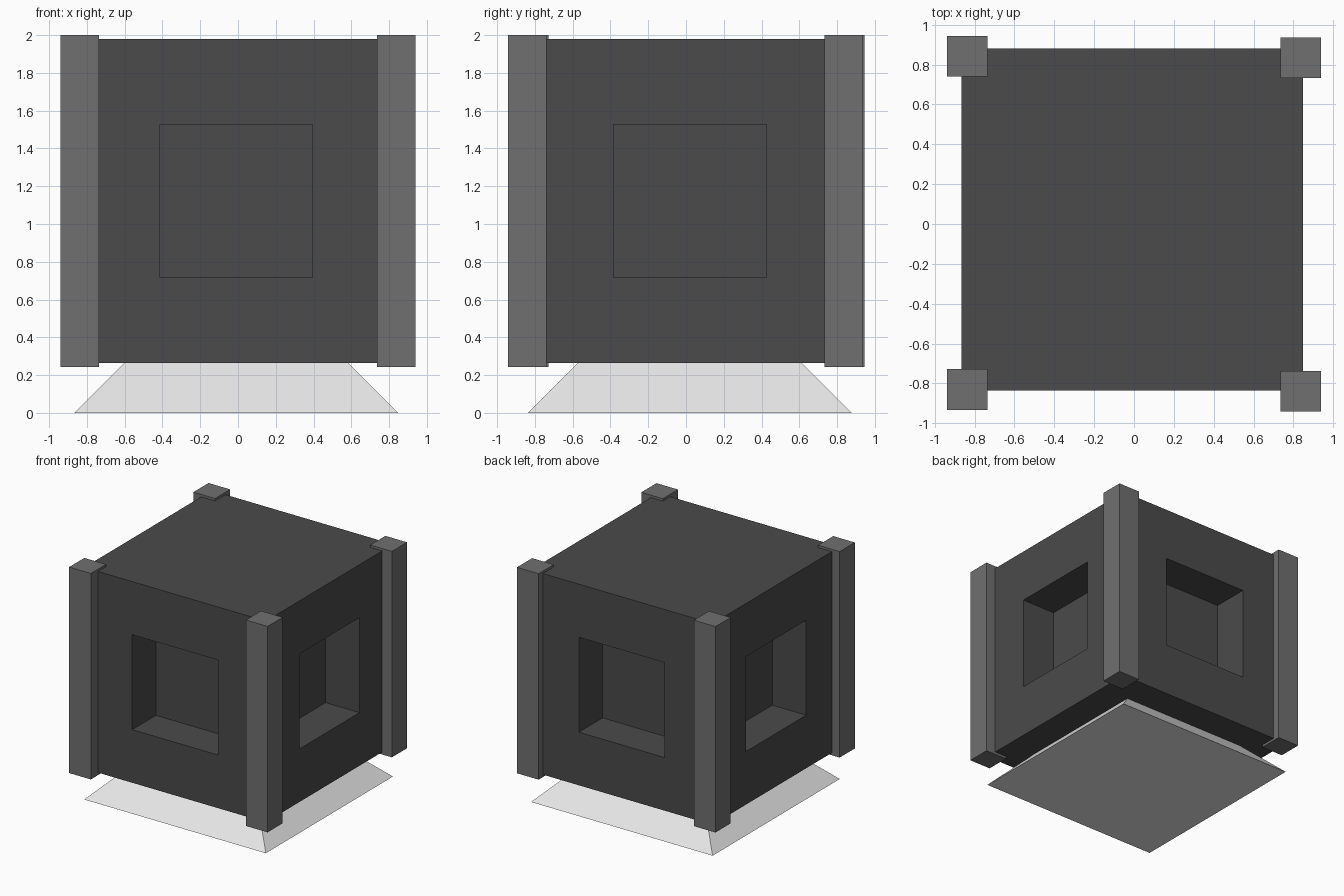
import bpy, bmesh
from mathutils import Vector

if "Cube" in bpy.data.objects:
    bpy.data.objects.remove(bpy.data.objects["Cube"])


def material(name, v):
    m = bpy.data.materials.new(name)
    m.diffuse_color = (v, v, v, 1)
    m.use_nodes = True
    m.node_tree.nodes["Principled BSDF"].inputs["Base Color"].default_value = m.diffuse_color
    return m


dark = material("dark grey", 0.069)
mid = material("mid grey", 0.16)
light = material("light grey", 0.80)


def box(name, lo, hi, mat, edit=None):
    lo, hi = Vector(lo), Vector(hi)
    bm = bmesh.new()
    bmesh.ops.create_cube(bm, size=1)
    for v in bm.verts:
        v.co = (lo + hi) / 2 + v.co * (hi - lo)
    if edit:
        edit(bm)
    me = bpy.data.meshes.new(name)
    bm.to_mesh(me)
    bm.free()
    me.materials.append(mat)
    ob = bpy.data.objects.new(name, me)
    bpy.context.collection.objects.link(ob)
    return ob


# Body: cube with a square recess in each of the four side faces
def recess_sides(bm):
    bm.normal_update()
    for f in [f for f in bm.faces if abs(f.normal.z) < 0.5]:
        n = f.normal.copy()
        bmesh.ops.inset_individual(bm, faces=[f], thickness=0.453,
                                   use_even_offset=True)
        wall = bmesh.ops.extrude_discrete_faces(bm, faces=[f])["faces"][0]
        bmesh.ops.translate(bm, verts=wall.verts, vec=-0.32 * n)
    bmesh.ops.recalc_face_normals(bm, faces=bm.faces)


box("body", (-0.866, -0.836, 0.264), (0.848, 0.88, 1.98), dark, recess_sides)


# Base: square frustum with 45 degree sides
def taper(bm):
    for v in bm.verts:
        if v.co.z > 0.1:
            v.co.x -= 0.264 if v.co.x > 0 else -0.264
            v.co.y -= 0.264 if v.co.y > 0 else -0.264


box("base", (-0.866, -0.836, 0), (0.848, 0.878, 0.264), light, taper)

# Corner posts, slightly uneven in placement
for name, x, y in (("front_left_post", -0.838, -0.831),
                   ("front_right_post", 0.837, -0.84),
                   ("back_left_post", -0.838, 0.843),
                   ("back_right_post", 0.837, 0.835)):
    box(name, (x - 0.102, y - 0.102, 0.243), (x + 0.102, y + 0.102, 2.0), mid)
